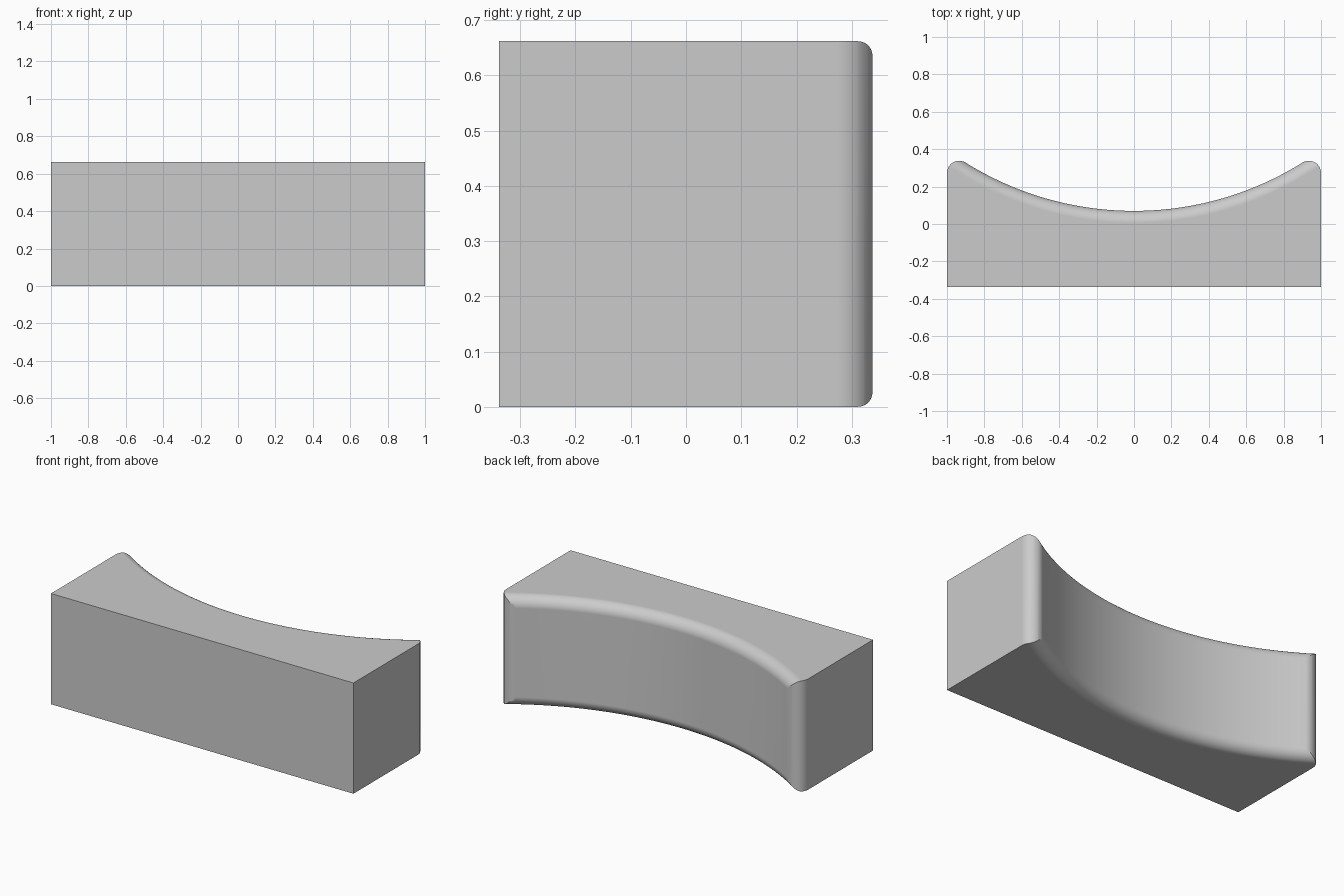
import bpy, bmesh, math

cube = bpy.data.objects.get("Cube")
if cube:
    bpy.data.objects.remove(cube, do_unlink=True)

HEIGHT = 0.662
FRONT = -0.338
ROUND = 0.065          # radius of every rounded edge
ARC = 1.70             # radius of the hollow
ARC_Y = 0.07 + ARC     # centre of the hollow
STEPS, EXTRA, SEGS = 24, 6, 10

# Centre of the rounded tip, tangent to both the end and the hollow
tip_x = 1 - ROUND
tip_y = ARC_Y - math.sqrt((ARC + ROUND) ** 2 - tip_x ** 2)
tip_angle = math.atan2(tip_x, ARC_Y - tip_y)


def make_object(name, bm):
    bmesh.ops.recalc_face_normals(bm, faces=bm.faces)
    mesh = bpy.data.meshes.new(name)
    bm.to_mesh(mesh)
    bm.free()
    obj = bpy.data.objects.new(name, mesh)
    bpy.context.collection.objects.link(obj)
    return obj


def section(angle):
    """Cross-section through the hollow wall, with rounded top and bottom."""
    pts = []
    for z_mid, start in ((ROUND, -90), (HEIGHT - ROUND, 0)):
        for i in range(SEGS + 1):
            a = math.radians(start + 90 * i / SEGS)
            reach = ARC + ROUND - ROUND * math.cos(a)
            pts.append((reach * math.sin(angle), ARC_Y - reach * math.cos(angle),
                        z_mid + ROUND * math.sin(a)))
    x = pts[0][0]
    return pts + [(x, FRONT - 0.2, HEIGHT), (x, FRONT - 0.2, 0)]


# Overlong block with the rolled, hollow back
bm = bmesh.new()
rings = [[bm.verts.new(p) for p in section(tip_angle * i / STEPS)]
         for i in range(-STEPS - EXTRA, STEPS + EXTRA + 1)]
for a, b in zip(rings, rings[1:]):
    for i in range(len(a)):
        j = (i + 1) % len(a)
        bm.faces.new((a[i], a[j], b[j], b[i]))
for ring in (rings[0], rings[-1]):
    bm.faces.new(ring[:-2])
    bm.faces.new((ring[0], ring[-3], ring[-2], ring[-1]))
block = make_object("curved_block", bm)

# Trimming prism that gives the front, the ends and the rounded tips
half = [(1, FRONT)]
end = math.pi / 2 + tip_angle
for i in range(SEGS + 1):
    a = end * i / SEGS
    half.append((tip_x + ROUND * math.cos(a), tip_y + ROUND * math.sin(a)))
half.append((half[-1][0] + 0.5 * math.cos(end), half[-1][1] + 0.5 * math.sin(end)))
outline = half + [(-x, y) for x, y in reversed(half)]
bm = bmesh.new()
base = bm.faces.new([bm.verts.new((x, y, -0.2)) for x, y in outline])
grown = bmesh.ops.extrude_face_region(bm, geom=[base])["geom"]
bmesh.ops.translate(bm, vec=(0, 0, HEIGHT + 0.4),
                    verts=[v for v in grown if isinstance(v, bmesh.types.BMVert)])
trimmer = make_object("trimmer", bm)
trimmer.hide_render = True

trim = block.modifiers.new("trim", "BOOLEAN")
trim.operation = "INTERSECT"
trim.solver = "EXACT"
trim.object = trimmer
bpy.ops.object.select_all(action="DESELECT")
block.select_set(True)
bpy.context.view_layer.objects.active = block
bpy.ops.object.modifier_apply(modifier=trim.name)
bpy.data.objects.remove(trimmer, do_unlink=True)

# Tidy the flat sides into single faces
bm = bmesh.new()
bm.from_mesh(block.data)
bmesh.ops.remove_doubles(bm, verts=bm.verts, dist=0.0002)
bmesh.ops.dissolve_limit(bm, angle_limit=math.radians(0.2), verts=bm.verts, edges=bm.edges)
bm.to_mesh(block.data)
bm.free()

# Plain grey
grey = bpy.data.materials.new("light_grey")
grey.use_nodes = True
colour = (0.6, 0.6, 0.6, 1)
grey.diffuse_color = colour
grey.node_tree.nodes["Principled BSDF"].inputs["Base Color"].default_value = colour
block.data.materials.clear()
block.data.materials.append(grey)

# Smooth rounds, flat sides
bpy.ops.object.shade_smooth_by_angle(angle=math.radians(30))
weighted = block.modifiers.new("weighted_normals", "WEIGHTED_NORMAL")
weighted.keep_sharp = True
